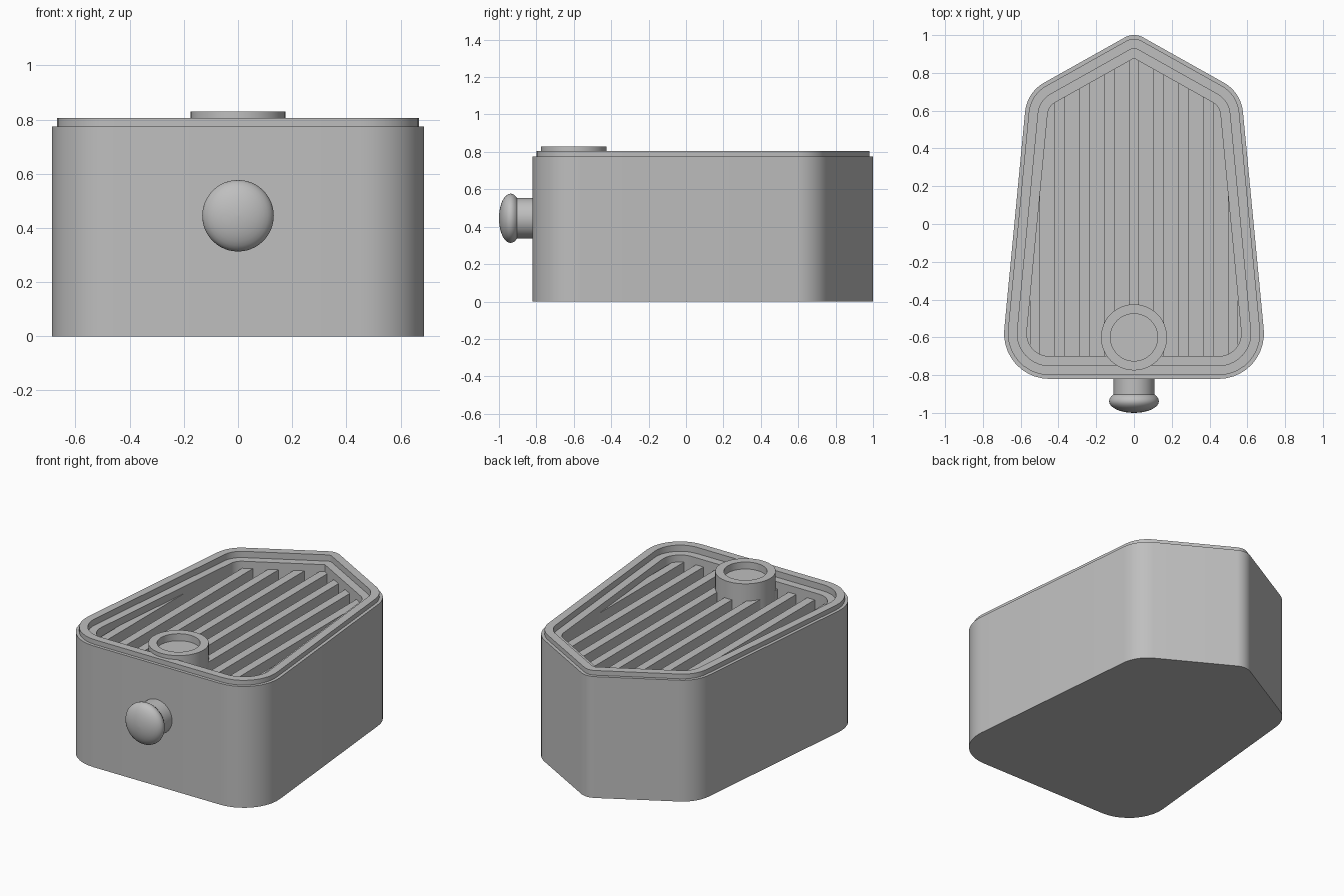
import bpy, bmesh, math
from mathutils import Vector

cube = bpy.data.objects.get("Cube")
if cube:
    bpy.data.objects.remove(cube)

grey = bpy.data.materials.new("plain grey")
grey.use_nodes = True
GREY = (0.52, 0.52, 0.52, 1)
grey.diffuse_color = GREY
grey.node_tree.nodes["Principled BSDF"].inputs["Base Color"].default_value = GREY


def finish(name, bm, smooth=True):
    bmesh.ops.recalc_face_normals(bm, faces=bm.faces)
    mesh = bpy.data.meshes.new(name)
    bm.to_mesh(mesh)
    bm.free()
    mesh.materials.append(grey)
    obj = bpy.data.objects.new(name, mesh)
    bpy.context.collection.objects.link(obj)
    if smooth:
        bpy.ops.object.select_all(action="DESELECT")
        obj.select_set(True)
        bpy.context.view_layer.objects.active = obj
        bpy.ops.object.shade_smooth_by_angle(angle=math.radians(30))
    return obj


def loft(bm, rings):
    """Skin a stack of equal-length vertex rings and cap both ends."""
    rings = [[bm.verts.new(p) for p in ring] for ring in rings]
    for a, b in zip(rings, rings[1:]):
        for i in range(len(a)):
            j = (i + 1) % len(a)
            bm.faces.new((a[i], a[j], b[j], b[i]))
    bm.faces.new(rings[0])
    bm.faces.new(rings[-1])


# Plan outline, counter-clockwise: sharp corner and its fillet radius
CORNERS = [(-0.712, -0.82, 0.24), (0.712, -0.82, 0.24), (0.567, 0.697, 0.2),
           (0, 1.015, 0.1), (-0.567, 0.697, 0.2)]


def outline(inset, z, steps=10):
    """Rounded plan outline moved inward by inset, at height z."""
    points = []
    n = len(CORNERS)
    for i, (x, y, radius) in enumerate(CORNERS):
        here = Vector((x, y))
        d1 = (here - Vector(CORNERS[i - 1][:2])).normalized()
        d2 = (Vector(CORNERS[(i + 1) % n][:2]) - here).normalized()
        half = d1.angle(d2) / 2
        inward = (d2 - d1).normalized()
        r = max(radius - inset, 0.002)
        centre = here + inward * ((inset + r) / math.cos(half))
        mid = math.atan2(-inward.y, -inward.x)
        for k in range(steps + 1):
            a = mid - half + 2 * half * k / steps
            points.append((centre.x + r * math.cos(a), centre.y + r * math.sin(a), z))
    return points


# Body: outer wall, stepped lip, inner ledge and shallow tray
bm = bmesh.new()
loft(bm, [outline(*s) for s in [(0, 0), (0, 0.775), (0.02, 0.775), (0.02, 0.805),
                                (0.07, 0.805), (0.07, 0.765), (0.12, 0.765), (0.12, 0.64)]])
finish("body", bm)

# Drain slats running front to back, ends buried in the tray wall
for i in range(-4, 5):
    x = i * 0.131
    front, back = -0.71, (0.25 if abs(i) == 4 else 0.92 - 0.56 * abs(x))
    bm = bmesh.new()
    loft(bm, [[(x + sx * 0.027, y, z) for sx, y in
               ((-1, front), (1, front), (1, back), (-1, back))] for z in (0.63, 0.72)])
    finish("slat", bm, smooth=False)


def lathe(name, profile, place, sides=48):
    """Turn (radius, distance) points; place maps local coordinates to the model."""
    bm = bmesh.new()
    angles = [2 * math.pi * k / sides for k in range(sides)]
    loft(bm, [[place(r * math.cos(a), r * math.sin(a), d) for a in angles]
              for r, d in profile])
    return finish(name, bm)


# Round cup standing in the tray
lathe("cup", [(0.175, 0.63), (0.175, 0.83), (0.125, 0.83), (0.125, 0.785)],
      lambda u, v, d: (u, -0.6 + v, d))


# Front knob: stem and flattened round cap
def to_front(u, v, d):
    return (u, -d, 0.445 + v)


lathe("knob_stem", [(0.108, 0.8), (0.108, 0.92)], to_front)
cap = [(0.132 * math.sin(t), 0.938 - 0.062 * math.cos(t))
       for t in [math.pi * (k + 0.1) / 16.2 for k in range(17)]]
lathe("knob_cap", cap, to_front)
